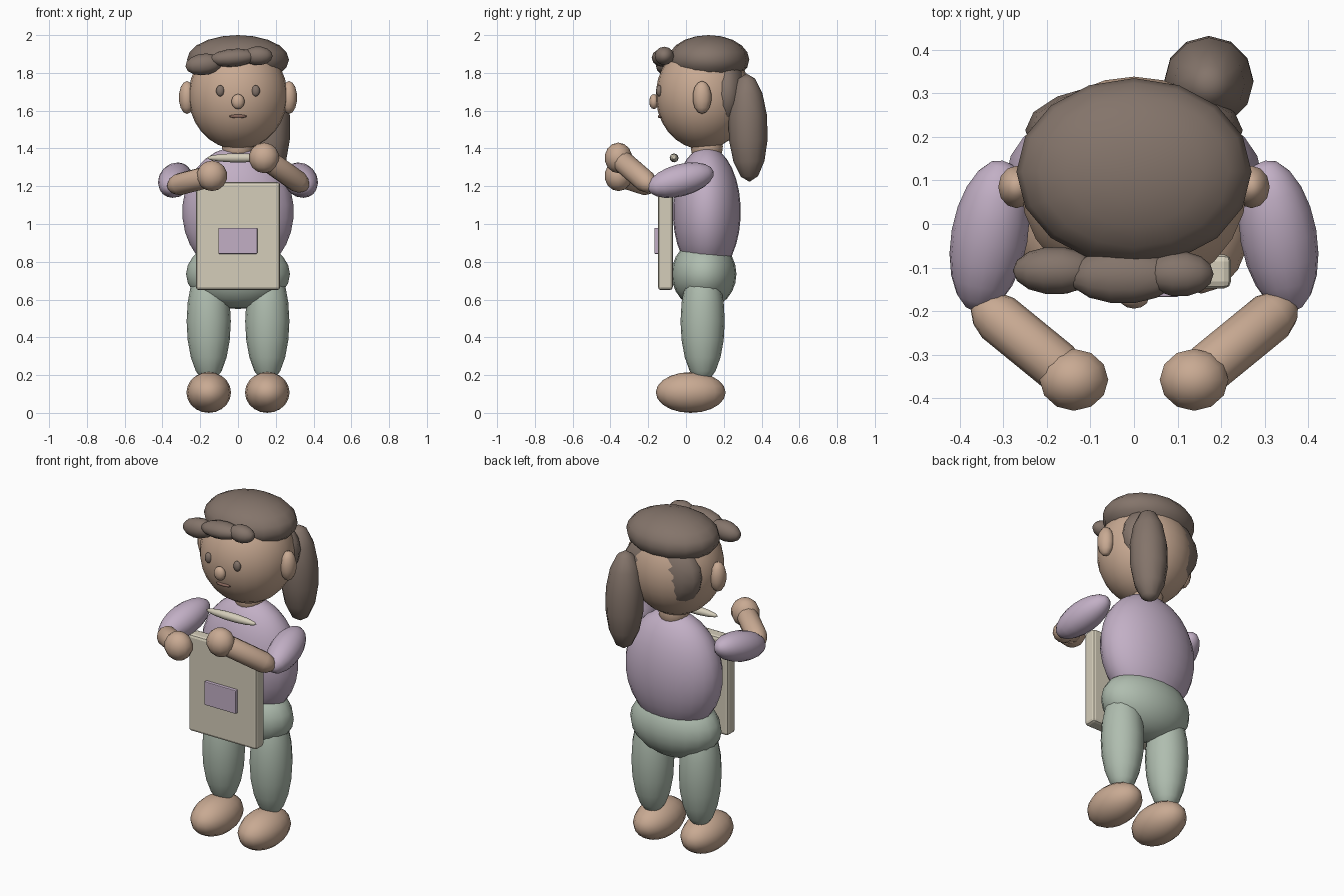
import bpy, bmesh
from mathutils import Vector, Matrix

cube = bpy.data.objects.get("Cube")
if cube:
    bpy.data.objects.remove(cube, do_unlink=True)


def material(name, rgb):
    m = bpy.data.materials.new(name)
    m.use_nodes = True
    m.diffuse_color = (*rgb, 1)
    bsdf = next(n for n in m.node_tree.nodes if n.type == "BSDF_PRINCIPLED")
    bsdf.inputs["Base Color"].default_value = (*rgb, 1)
    return m


SKIN = material("skin", (0.58, 0.40, 0.29))
HAIR = material("brown hair", (0.23, 0.175, 0.145))
LILAC = material("lilac cloth", (0.54, 0.43, 0.56))
SAGE = material("sage cloth", (0.43, 0.51, 0.43))
CREAM = material("cream", (0.66, 0.61, 0.49))
LIP = material("dark lip", (0.25, 0.14, 0.11))


def finish(bm, name, mat, smooth=True):
    me = bpy.data.meshes.new(name)
    bm.to_mesh(me)
    bm.free()
    ob = bpy.data.objects.new(name, me)
    bpy.context.collection.objects.link(ob)
    me.materials.append(mat)
    for p in me.polygons:
        p.use_smooth = smooth
    return ob


def ball(name, mat, loc, radii, seg=16, axis=None, straight=0.0):
    """Ellipsoid; axis points its local z, straight adds a tube between the halves."""
    bm = bmesh.new()
    bmesh.ops.create_uvsphere(bm, u_segments=seg, v_segments=seg * 5 // 8, radius=1)
    if straight:
        equator = [e for e in bm.edges if all(abs(v.co.z) < 0.01 for v in e.verts)]
        bmesh.ops.bisect_plane(bm, geom=bm.verts[:] + bm.edges[:] + bm.faces[:],
                               plane_co=(0, 0, 0), plane_no=(0, 0, 1))
    bmesh.ops.scale(bm, vec=radii, verts=bm.verts)
    for v in bm.verts:
        if abs(v.co.z) > 0.001:
            v.co.z += straight if v.co.z > 0 else -straight
    if axis:
        bm.transform(Vector(axis).to_track_quat("Z", "Y").to_matrix().to_4x4())
    bm.transform(Matrix.Translation(loc))
    return finish(bm, name, mat)


def box(name, mat, lo, hi, bevel):
    lo, hi = Vector(lo), Vector(hi)
    bm = bmesh.new()
    bmesh.ops.create_cube(bm, size=1)
    bmesh.ops.scale(bm, vec=hi - lo, verts=bm.verts)
    bmesh.ops.translate(bm, vec=(lo + hi) / 2, verts=bm.verts)
    bmesh.ops.bevel(bm, geom=bm.edges[:], offset=bevel, segments=2,
                    profile=0.5, affect="EDGES")
    return finish(bm, name, mat, False)


# Body
ball("torso", LILAC, (0, 0.11, 1.065), (0.295, 0.18, 0.345), 24)
ball("hips", SAGE, (0, 0.095, 0.735), (0.275, 0.172, 0.185), 20)
ball("neck", SKIN, (0, 0.11, 1.41), (0.085, 0.085, 0.1))

# Head and face
ball("head", SKIN, (0, 0.09, 1.68), (0.262, 0.25, 0.285), 24)
ball("nose", SKIN, (0, -0.17, 1.648), (0.035, 0.025, 0.04), 12)
ball("mouth", LIP, (0, -0.137, 1.57), (0.047, 0.012, 0.01), 12)

# Hair
ball("hair_cap", HAIR, (0, 0.12, 1.87), (0.27, 0.215, 0.13), 16)
ball("back_hair", HAIR, (0, 0.215, 1.69), (0.25, 0.11, 0.2), 16)
ball("ponytail", HAIR, (0.172, 0.328, 1.51), (0.105, 0.105, 0.287), 12, (0, -0.03, 1))
ball("right_fringe", HAIR, (-0.182, -0.107, 1.845), (0.055, 0.057, 0.097), 12, (1, 0, 0.12))
ball("middle_fringe", HAIR, (-0.025, -0.12, 1.88), (0.063, 0.048, 0.125), 12, (1, 0, 0.08))
ball("left_fringe", HAIR, (0.105, -0.115, 1.89), (0.052, 0.05, 0.078), 12, (1, 0, 0))

# Paired parts; each hand has its own height
for side, s, hand_z in (("left", 1, 1.35), ("right", -1, 1.255)):
    ball(side + "_eye", HAIR, (s * 0.094, -0.142, 1.705), (0.022, 0.016, 0.03), 12)
    ball(side + "_ear", SKIN, (s * 0.27, 0.085, 1.67), (0.043, 0.05, 0.087), 12)
    ball(side + "_leg", SAGE, (s * 0.155, 0.088, 0.485), (0.117, 0.117, 0.325), 16)
    ball(side + "_foot", SKIN, (s * 0.155, 0.025, 0.108), (0.118, 0.185, 0.108), 16)
    ball(side + "_sleeve", LILAC, (s * 0.332, -0.028, 1.232), (0.088, 0.085, 0.182), 16,
         (s * 0.06, -0.34, -0.09))
    elbow = Vector((s * 0.35, -0.185, 1.2))
    hand = Vector((s * 0.138, -0.358, hand_z))
    arm = hand - elbow
    ball(side + "_forearm", SKIN, (elbow + hand) / 2, (0.06, 0.06, 0.09), 12,
         arm, arm.length / 2 - 0.07)
    ball(side + "_hand", SKIN, hand, (0.081, 0.073, 0.081), 12)

# Apron bib, its pocket and the neck strap
box("bib_panel", CREAM, (-0.223, -0.148, 0.65), (0.223, -0.07, 1.222), 0.016)
box("bib_pocket", LILAC, (-0.104, -0.168, 0.842), (0.102, -0.145, 0.98), 0.004)
ball("neck_strap", CREAM, (0, -0.063, 1.35), (0.024, 0.024, 0.165), 12, (1, 0, 0))
